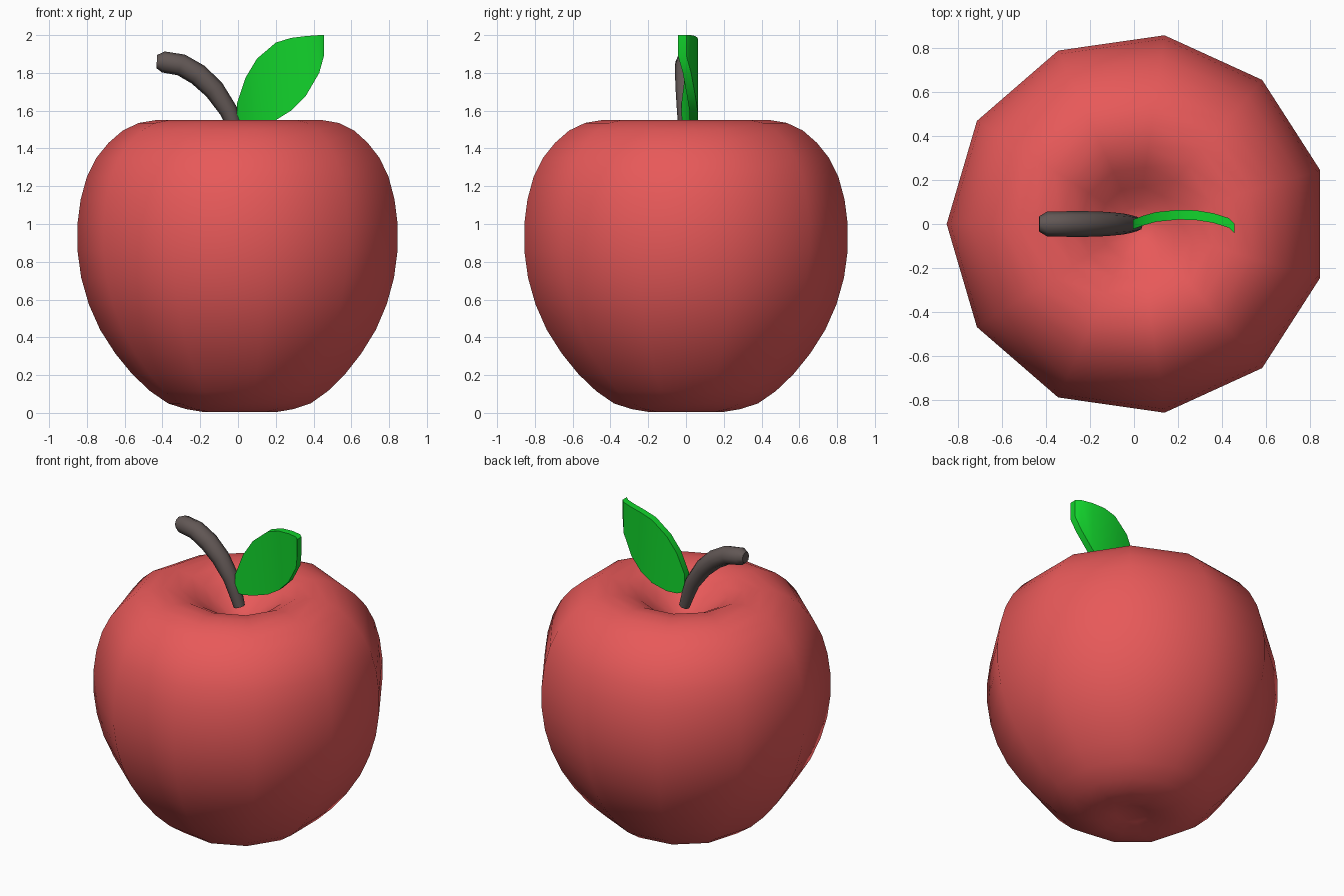
import bpy, bmesh, math
from mathutils import Vector

if "Cube" in bpy.data.objects:
    bpy.data.objects.remove(bpy.data.objects["Cube"])


def finish(name, bm, color, angle):
    bmesh.ops.recalc_face_normals(bm, faces=bm.faces)
    mesh = bpy.data.meshes.new(name)
    bm.to_mesh(mesh)
    bm.free()
    ob = bpy.data.objects.new(name, mesh)
    bpy.context.collection.objects.link(ob)
    mat = bpy.data.materials.new(name + "_color")
    mat.diffuse_color = (*color, 1)
    mat.use_nodes = True
    mat.node_tree.nodes["Principled BSDF"].inputs["Base Color"].default_value = mat.diffuse_color
    mesh.materials.append(mat)
    bpy.ops.object.select_all(action='DESELECT')
    ob.select_set(True)
    bpy.context.view_layer.objects.active = ob
    bpy.ops.object.shade_smooth_by_angle(angle=math.radians(angle))
    return ob


def bridge(bm, rings):
    for a, b in zip(rings, rings[1:]):
        n = len(a)
        for i in range(n):
            j = (i + 1) % n
            bm.faces.new((a[i], a[j], b[j], b[i]))


def fan(bm, ring, co):
    tip = bm.verts.new(co)
    for i in range(len(ring)):
        bm.faces.new((ring[i], ring[(i + 1) % len(ring)], tip))


# Apple body: 11-sided lathe with a dimple at each end
profile = [(0.10, 0.03), (0.20, 0.005), (0.29, 0.02), (0.385, 0.05), (0.48, 0.115),
           (0.575, 0.205), (0.665, 0.315), (0.745, 0.44), (0.805, 0.575),
           (0.845, 0.715), (0.865, 0.86), (0.865, 1.0), (0.848, 1.13),
           (0.815, 1.25), (0.765, 1.35), (0.70, 1.43), (0.625, 1.495),
           (0.54, 1.535), (0.45, 1.55), (0.35, 1.535), (0.26, 1.49),
           (0.17, 1.42), (0.08, 1.36)]
SIDES, CX = 11, 0.015
bm = bmesh.new()
rings = []
for r, z in profile:
    ring = []
    for i in range(SIDES):
        a = math.pi + 2 * math.pi * i / SIDES
        ring.append(bm.verts.new((CX + r * math.cos(a), r * math.sin(a), z)))
    rings.append(ring)
bridge(bm, rings)
fan(bm, rings[0], (CX, 0, 0.045))
fan(bm, rings[-1], (CX, 0, 1.34))
finish("apple_body", bm, (0.8, 0.1, 0.1), 60)

# Stem: tapered 8-sided tube along a bent path (x, z, radius)
path = [(0.01, 1.43, 0.034), (-0.02, 1.52, 0.042), (-0.05, 1.60, 0.048),
        (-0.125, 1.71, 0.055), (-0.21, 1.79, 0.058), (-0.30, 1.842, 0.058),
        (-0.395, 1.858, 0.056), (-0.43, 1.86, 0.035)]
pts = [Vector((x, 0, z)) for x, z, r in path]
bm = bmesh.new()
rings = []
for k, (x, z, r) in enumerate(path):
    t = (pts[min(k + 1, len(pts) - 1)] - pts[max(k - 1, 0)]).normalized()
    side = Vector((0, 1, 0))
    up = t.cross(side)
    angles = [2 * math.pi * i / 8 for i in range(8)]
    rings.append([bm.verts.new(pts[k] + r * (side * math.cos(a) + up * math.sin(a)))
                  for a in angles])
bridge(bm, rings)
bm.faces.new(rings[0])
bm.faces.new(rings[-1])
finish("stem", bm, (0.12, 0.095, 0.09), 50)

# Leaf: curved strip of columns (x, y, low z, high z), thickened
columns = [(-0.005, -0.002, 1.53, 1.64), (0.04, 0.015, 1.515, 1.775),
           (0.10, 0.032, 1.52, 1.875), (0.20, 0.042, 1.55, 1.96),
           (0.28, 0.04, 1.60, 1.985), (0.36, 0.027, 1.68, 1.995),
           (0.43, 0.005, 1.80, 2.0), (0.455, -0.02, 1.89, 2.0)]
bm = bmesh.new()
T = 0.022
rings = []
for x, y, lo, hi in columns:
    rings.append([bm.verts.new((x, y + dy, z))
                  for dy, z in ((-T, lo), (T, lo), (T, hi), (-T, hi))])
bridge(bm, rings)
bm.faces.new(rings[0])
bm.faces.new(rings[-1])
finish("leaf", bm, (0.006, 0.65, 0.025), 40)
